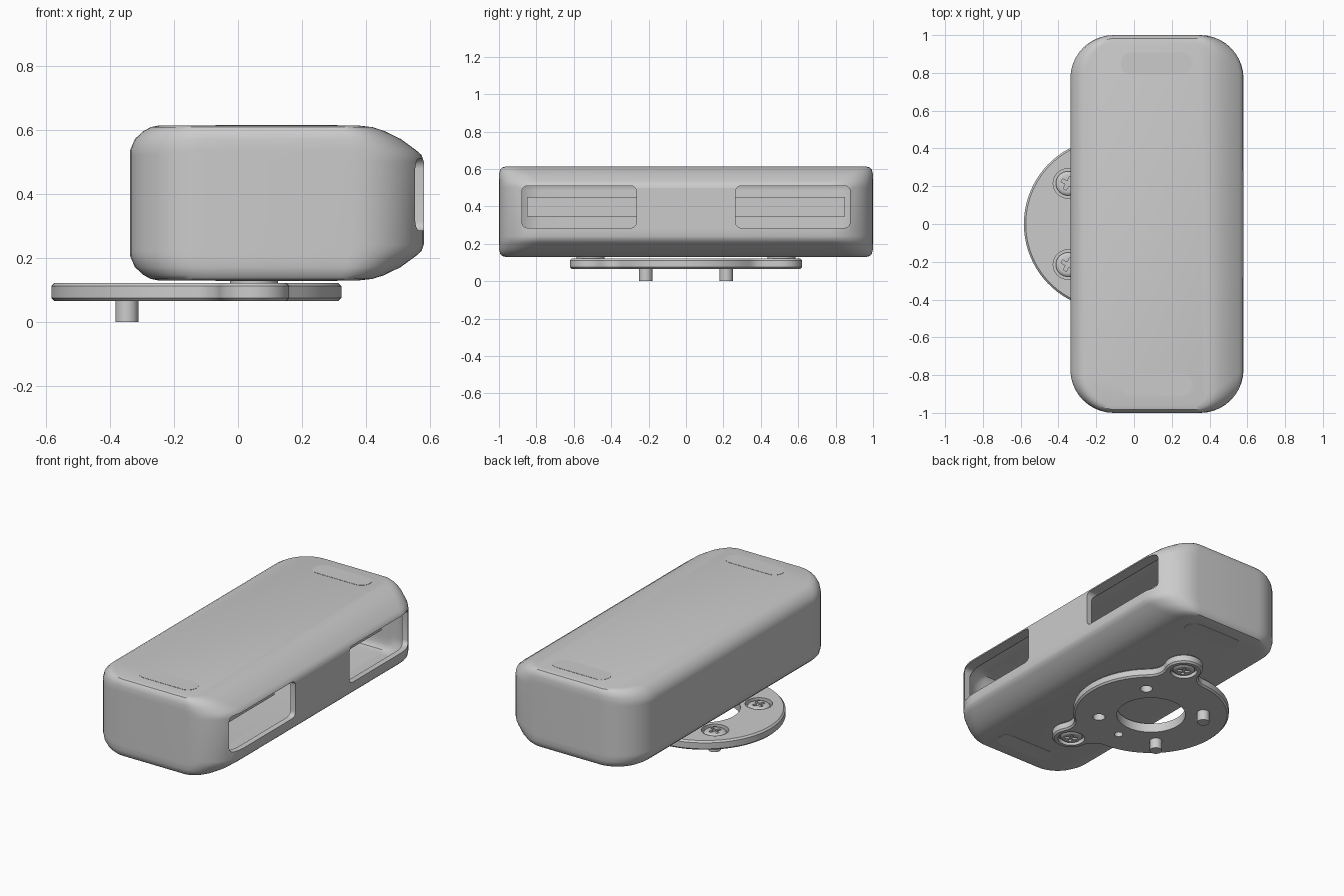
import bpy, bmesh
from math import cos, sin, pi, atan2, radians, hypot, sqrt
from mathutils import Matrix

if "Cube" in bpy.data.objects:
    bpy.data.objects.remove(bpy.data.objects["Cube"])

MID = 0.3715                      # mid height of the housing


def to_object(name, bm):
    bmesh.ops.recalc_face_normals(bm, faces=bm.faces)
    me = bpy.data.meshes.new(name)
    bm.to_mesh(me)
    bm.free()
    ob = bpy.data.objects.new(name, me)
    bpy.context.collection.objects.link(ob)
    return ob


def arc(cx, cy, r, a, b, n=10):
    return [(cx + r * cos(a + (b - a) * i / n), cy + r * sin(a + (b - a) * i / n)) for i in range(n + 1)]


def rounded_rect(x0, x1, y0, y1, rl, rr, n=10):
    return (arc(x1 - rr, y1 - rr, rr, 0, pi / 2, n) + arc(x0 + rl, y1 - rl, rl, pi / 2, pi, n)
            + arc(x0 + rl, y0 + rl, rl, pi, 1.5 * pi, n) + arc(x1 - rr, y0 + rr, rr, 1.5 * pi, 2 * pi, n))


def circle(cx, cy, r, n=32):
    return arc(cx, cy, r, 0, 2 * pi, n)[:-1]


def loft(name, rings):
    """Skin a stack of (points, z) outlines and cap both ends."""
    bm = bmesh.new()
    loops = [[bm.verts.new((x, y, z)) for x, y in pts] for pts, z in rings]
    n = len(loops[0])
    for a, b in zip(loops, loops[1:]):
        for i in range(n):
            bm.faces.new((a[i], a[(i + 1) % n], b[(i + 1) % n], b[i]))
    bm.faces.new(loops[0][::-1])
    bm.faces.new(loops[-1])
    return to_object(name, bm)


def prism(name, pts, z0, z1, bevel=0):
    ob = loft(name, [(pts, z0), (pts, z1)])
    if bevel:
        bm = bmesh.new()
        bm.from_mesh(ob.data)
        rim = [e for e in bm.edges if abs(e.verts[0].co.z - e.verts[1].co.z) < 1e-6]
        bmesh.ops.bevel(bm, geom=rim, offset=bevel, segments=1, affect='EDGES')
        bm.to_mesh(ob.data)
        bm.free()
    return ob


def cut(ob, cutters):
    for c in cutters:
        m = ob.modifiers.new("cut", 'BOOLEAN')
        m.operation, m.solver, m.object = 'DIFFERENCE', 'EXACT', c
        bpy.context.view_layer.objects.active = ob
        bpy.ops.object.modifier_apply(modifier=m.name)
        bpy.data.objects.remove(c)


# Housing: stacked rounded outlines (half height, left, right, half length)
HALF = [(0.2415, -0.25, 0.38, 0.965), (0.237, -0.272, 0.42, 0.983), (0.225, -0.295, 0.457, 0.993),
        (0.2, -0.322, 0.508, 1.0), (0.165, -0.337, 0.556, 1.0), (0.15, -0.337, 0.573, 1.0),
        (0.13, -0.337, 0.58, 1.0)]


def shell(name, o):
    rings = []
    for s, levels in ((-1, HALF), (1, HALF[::-1])):
        for dz, x0, x1, y in levels:
            rl = 0.23 - 0.8 * (x0 + 0.337) - o
            rr = 0.23 - 0.8 * (0.58 - x1) - o
            rings.append((rounded_rect(x0 + o, x1 - o, o - y, y - o, rl, max(rr, 0.04)), MID + s * (dz - o)))
    return loft(name, rings)


housing = shell("housing", 0)
cutters = [shell("cavity_cutter", 0.035)]
TURN = Matrix(((0, 0, 1, 0), (1, 0, 0, 0), (0, 1, 0, 0), (0, 0, 0, 1)))   # prism axis to x
for s in (-1, 1):
    y0, y1 = sorted((s * 0.265, s * 0.877))
    w = prism("window_cutter", rounded_rect(y0, y1, 0.285, 0.51, 0.03, 0.03, 5), 0.42, 0.7)
    w.data.transform(TURN)
    cutters.append(w)
cut(housing, cutters)

# Inner bars behind the windows, and flush oval covers on top and bottom
for s in (-1, 1):
    y0, y1 = sorted((s * 0.2, s * 0.85))
    prism("inner_bar", [(0.30, y0), (0.39, y0), (0.39, y1), (0.30, y1)], 0.345, 0.45)
    oval = rounded_rect(-0.07, 0.31, s * 0.85 - 0.058, s * 0.85 + 0.058, 0.057, 0.057)
    prism("oval_cover_top", oval, 0.61, 0.6145)
    prism("oval_cover_bottom", oval, 0.1285, 0.133)

# Mounting plate: disc with two filleted ears
DX, R = -0.13, 0.453
EX, EY, ER, F = 0.05, 0.51, 0.11, 0.1
d = hypot(EX - DX, EY)
ux, uy = (EX - DX) / d, EY / d
a = ((R + F) ** 2 - (ER + F) ** 2 + d * d) / (2 * d)
h = sqrt((R + F) ** 2 - a * a)
f1 = (DX + ux * a + uy * h, uy * a - ux * h)      # fillet centres right and left of the ear
f2 = (DX + ux * a - uy * h, uy * a + ux * h)


def heading(p, q):
    return atan2(q[1] - p[1], q[0] - p[0])


def short(p, q):
    return p + (q - p + pi) % (2 * pi) - pi


D, E = (DX, 0), (EX, EY)
upper = arc(DX, 0, R, 0, heading(D, f1), 8)
b = heading(f1, D)
upper += arc(*f1, F, b, short(b, heading(f1, E)), 8)[1:]
b = heading(E, f1)
upper += arc(EX, EY, ER, b, b + (heading(E, f2) - b) % (2 * pi), 16)[1:]
b = heading(f2, E)
upper += arc(*f2, F, b, short(b, heading(f2, D)), 8)[1:]
upper += arc(DX, 0, R, heading(D, f2), pi, 20)[1:]
plate = prism("mounting_plate", upper + [(x, -y) for x, y in upper[-2:0:-1]], 0.065, 0.122, 0.01)

# Holes and screw recesses
SX, SY = -0.35, 0.215
cutters = [prism("hole_cutter", circle(DX, 0, 0.2, 48), 0, 0.2),
           prism("hole_cutter", circle(DX, -0.295, 0.025, 16), 0, 0.2)]
for s in (-1, 1):
    cutters += [prism("hole_cutter", circle(0.087, s * SY, 0.036, 20), 0, 0.2),
                prism("recess_cutter", circle(SX, s * SY, 0.078), 0.095, 0.2),
                prism("recess_cutter", circle(EX, s * EY, 0.078), 0, 0.09)]
cut(plate, cutters)


# Cross-head screws: x, y, direction of head (+1 up, -1 down), base and top heights
def screw(name, x, y, side, z_base, z_top):
    rings = [(circle(x, y, r), z_base + (z_top - z_base) * t)
             for r, t in ((0.064, 0), (0.064, 0.6), (0.056, 0.9), (0.046, 1.0))]
    head = loft(name, rings)
    lo, hi = sorted((z_top - side * 0.012, z_top + side * 0.05))
    l, w = 0.036, 0.009
    cross = [(l, w), (w, w), (w, l), (-w, l), (-w, w), (-l, w),
             (-l, -w), (-w, -w), (-w, -l), (w, -l), (w, -w), (l, -w)]
    c, n = cos(pi / 4 + 0.3), sin(pi / 4 + 0.3)
    cut(head, [prism("cross_cutter", [(x + p * c - q * n, y + p * n + q * c) for p, q in cross], lo, hi)])


for s in (-1, 1):
    screw("plate_screw", SX, s * SY, 1, 0.093, 0.119)
    screw("ear_screw", EX, s * EY, -1, 0.092, 0.067)
    prism("screw_shank", circle(SX + 0.003, s * SY, 0.036, 24), 0, 0.08)
    prism("ear_spacer", circle(EX, s * EY, 0.075), 0.118, 0.135)

# Smooth shading with sharp edges kept
for ob in bpy.context.scene.objects:
    ob.select_set(True)
bpy.context.view_layer.objects.active = housing
bpy.ops.object.shade_smooth_by_angle(angle=radians(30))
